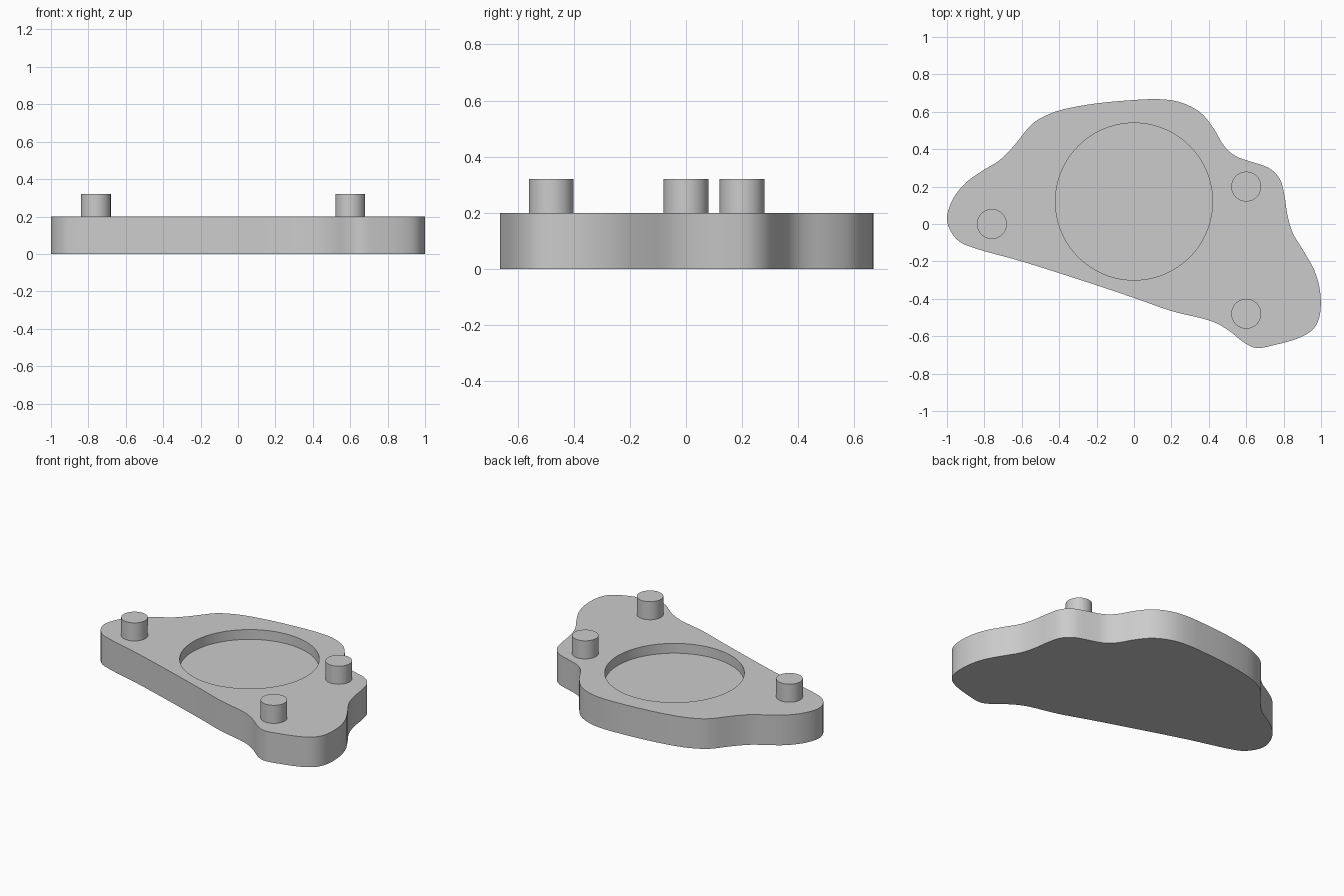
import bpy
import bmesh
from math import cos, sin, tau, radians
from mathutils import Vector

THICKNESS = 0.2
POCKET_CENTRE, POCKET_RADIUS, POCKET_DEPTH = (0, 0.12), 0.42, 0.065
PEG_CENTRES = {"left_rear_peg": (0.6, 0.2), "left_front_peg": (0.6, -0.48), "right_peg": (-0.76, 0)}
PEG_RADIUS, PEG_HEIGHT = 0.08, 0.12

# Control points of the plate outline, clockwise from the right tip
OUTLINE = [
    (-1, .02), (-.97, .13), (-.9, .22), (-.81, .285), (-.72, .34), (-.64, .42),
    (-.55, .53), (-.47, .58), (-.37, .615), (-.2, .645), (0, .663), (.14, .667),
    (.25, .65), (.35, .6), (.42, .52), (.48, .42), (.54, .365), (.62, .335),
    (.72, .3), (.78, .24), (.805, .15), (.82, .05), (.85, -.05), (.91, -.15),
    (.965, -.25), (.995, -.36), (.995, -.48), (.96, -.56), (.88, -.61), (.76, -.645),
    (.66, -.663), (.59, -.635), (.5, -.565), (.4, -.515), (.2, -.465), (0, -.395),
    (-.3, -.295), (-.6, -.2), (-.85, -.13), (-.95, -.08),
]

cube = bpy.data.objects.get("Cube")
if cube:
    bpy.data.objects.remove(cube, do_unlink=True)

grey = bpy.data.materials.new("plain grey")
grey.use_nodes = True
grey.diffuse_color = (0.6, 0.6, 0.6, 1)
grey.node_tree.nodes["Principled BSDF"].inputs["Base Color"].default_value = grey.diffuse_color


def smooth_loop(points, steps=4):
    """Closed Catmull-Rom curve through the points."""
    pts = [Vector(p) for p in points]
    count, result = len(pts), []
    for i in range(count):
        a, b, c, d = (pts[(i + k) % count] for k in (-1, 0, 1, 2))
        for s in range(steps):
            t = s / steps
            result.append(0.5 * (2 * b + (c - a) * t + (2 * a - 5 * b + 4 * c - d) * t**2
                                 + (3 * b - a - 3 * c + d) * t**3))
    return result


def circle(centre, radius, sides=96):
    return [Vector((centre[0] + radius * cos(tau * i / sides),
                    centre[1] + radius * sin(tau * i / sides))) for i in range(sides)]


def add_ring(bm, points, z):
    return [bm.verts.new((p.x, p.y, z)) for p in points]


def add_wall(bm, lower, upper):
    for i in range(len(lower)):
        j = (i + 1) % len(lower)
        bm.faces.new((lower[i], lower[j], upper[j], upper[i]))


def finish(bm, name):
    bmesh.ops.recalc_face_normals(bm, faces=bm.faces[:])
    mesh = bpy.data.meshes.new(name)
    bm.to_mesh(mesh)
    bm.free()
    mesh.materials.append(grey)
    obj = bpy.data.objects.new(name, mesh)
    bpy.context.collection.objects.link(obj)
    bpy.ops.object.select_all(action='DESELECT')
    obj.select_set(True)
    bpy.context.view_layer.objects.active = obj
    bpy.ops.object.shade_smooth_by_angle(angle=radians(35))
    return obj


# Plate with a shallow round pocket in its top
bm = bmesh.new()
outline = smooth_loop(OUTLINE)
pocket = circle(POCKET_CENTRE, POCKET_RADIUS)
bottom, top = add_ring(bm, outline, 0), add_ring(bm, outline, THICKNESS)
floor = add_ring(bm, pocket, THICKNESS - POCKET_DEPTH)
rim = add_ring(bm, pocket, THICKNESS)
add_wall(bm, bottom, top)
add_wall(bm, floor, rim)
bm.faces.new(bottom)
bm.faces.new(floor)
edges = [bm.edges.get((ring[i - 1], ring[i])) for ring in (top, rim) for i in range(len(ring))]
bmesh.ops.triangle_fill(bm, edges=edges, use_beauty=True, normal=(0, 0, 1))
finish(bm, "plate")

# Three locating pegs standing on the plate
for name, centre in PEG_CENTRES.items():
    bm = bmesh.new()
    ring = circle(centre, PEG_RADIUS, 48)
    base, cap = add_ring(bm, ring, THICKNESS), add_ring(bm, ring, THICKNESS + PEG_HEIGHT)
    add_wall(bm, base, cap)
    bm.faces.new(base)
    bm.faces.new(cap)
    finish(bm, name)
